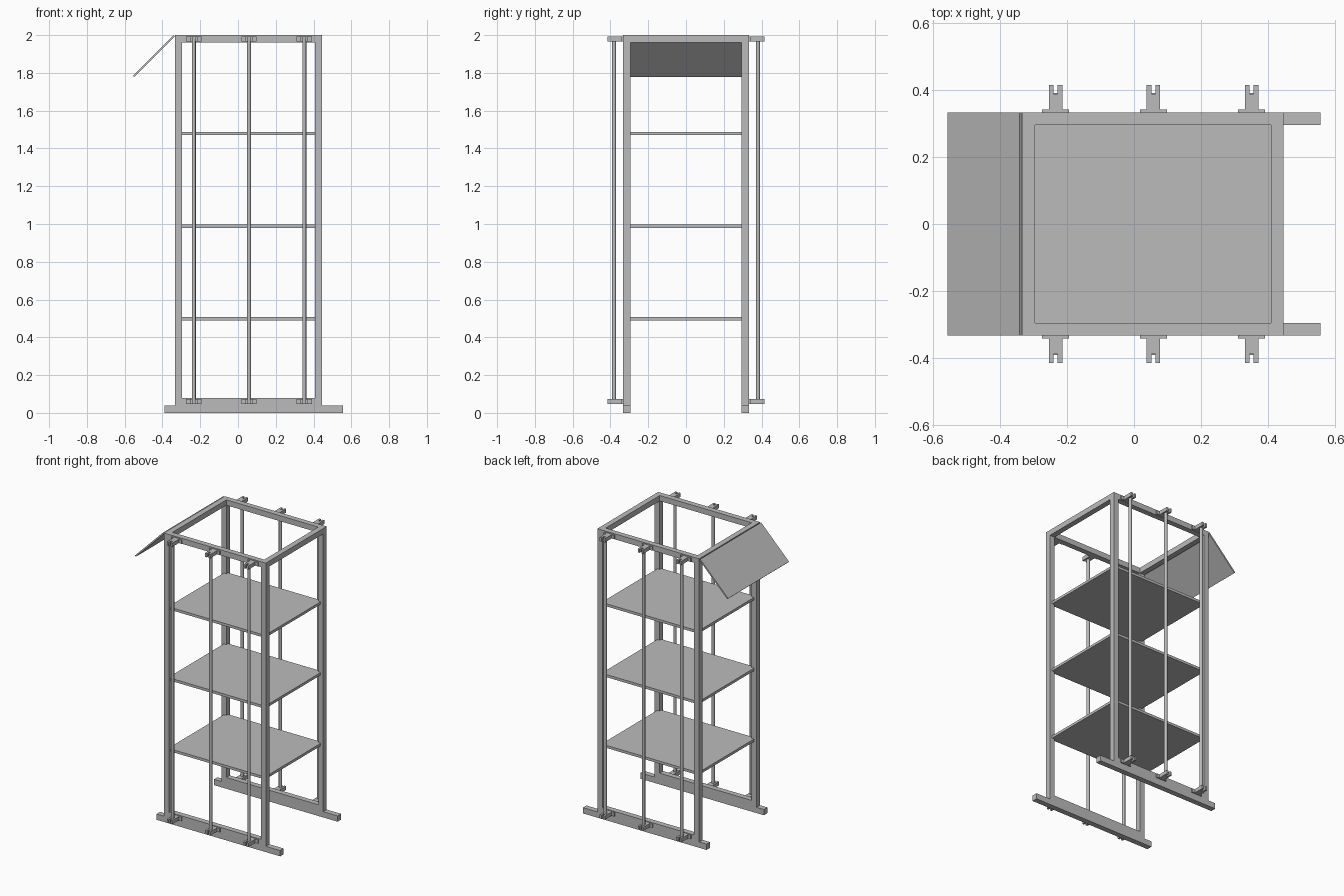
import bpy, bmesh, math
from mathutils import Matrix, Vector

old = bpy.data.objects.get("Cube")
if old:
    bpy.data.objects.remove(old, do_unlink=True)

grey = bpy.data.materials.new("plain grey")
grey.use_nodes = True
grey.diffuse_color = (0.5, 0.5, 0.5, 1)
grey.node_tree.nodes["Principled BSDF"].inputs["Base Color"].default_value = (0.5, 0.5, 0.5, 1)


def finish(name, bm):
    mesh = bpy.data.meshes.new(name)
    bmesh.ops.recalc_face_normals(bm, faces=bm.faces)
    bm.to_mesh(mesh)
    bm.free()
    mesh.materials.append(grey)
    obj = bpy.data.objects.new(name, mesh)
    bpy.context.collection.objects.link(obj)
    return obj


def box(name, x, y, z):
    """Box between (low, high) pairs on each axis."""
    bm = bmesh.new()
    size = [abs(b - a) for a, b in (x, y, z)]
    mid = [(a + b) / 2 for a, b in (x, y, z)]
    bmesh.ops.create_cube(bm, size=1, matrix=Matrix.Translation(mid) @ Matrix.Diagonal((*size, 1)))
    return finish(name, bm)


def prism(name, outline, offset):
    """Extrude a closed outline along an offset."""
    bm = bmesh.new()
    face = bm.faces.new([bm.verts.new(p) for p in outline])
    ext = bmesh.ops.extrude_face_region(bm, geom=[face])
    moved = [v for v in ext["geom"] if isinstance(v, bmesh.types.BMVert)]
    bmesh.ops.translate(bm, verts=moved, vec=Vector(offset))
    return finish(name, bm)


X0, X1, Y, T = -0.334, 0.446, 0.333, 0.038
ROD_X = (-0.234, 0.058, 0.351)

# Top cross members
for side, x in (("right", X0), ("left", X1 - T)):
    box(f"{side}_top_beam", (x, x + T), (-Y + T, Y - T), (1.962, 2))

# Half outline of a slotted rod bracket, mirrored below (across, outward)
half = [(0.04, 0), (0.04, 0.009), (0.02, 0.009), (0.02, 0.082), (0.006, 0.082), (0.006, 0.055)]
outline = half + [(-a, b) for a, b in reversed(half)]

for end, s in (("front", -1), ("back", 1)):
    y = (s * (Y - T), s * Y)
    # Side frame: skid, lower rail, upper rail, posts
    box(f"{end}_skid", (-0.39, 0.556), y, (0, 0.04))
    box(f"{end}_lower_rail", (X0 + T, X1 - T), y, (0.04, 0.078))
    box(f"{end}_top_rail", (X0 + T, X1 - T), y, (1.962, 2))
    for side, x in (("right", X0), ("left", X1 - T)):
        box(f"{end}_{side}_post", (x, x + T), y, (0.04, 2))
    # Rods held in brackets
    for i, rx in enumerate(ROD_X, 1):
        for level, z in (("lower", 0.047), ("upper", 1.966)):
            prism(f"{end}_{level}_bracket_{i}",
                  [(rx + a, s * (Y + b), z) for a, b in outline], (0, 0, 0.026))
        bm = bmesh.new()
        bmesh.ops.create_cone(bm, cap_ends=True, segments=20, radius1=0.0105, radius2=0.0105,
                              depth=1.92, matrix=Matrix.Translation((rx, s * 0.381, 1.02)))
        rod = finish(f"{end}_rod_{i}", bm)
        for p in rod.data.polygons:
            p.use_smooth = len(p.vertices) == 4

# Shelves
for i in range(3):
    z = 0.49 * (i + 1)
    box(f"shelf_{i + 1}", (X0 + T / 2, X1 - T / 2), (-Y + T / 2, Y - T / 2), (z, z + 0.018))

# Sloping flap hung from the top edge
prism("flap", [(X0 - 0.008, -Y, 2), (X0, -Y, 1.993), (-0.549, -Y, 1.778), (-0.556, -Y, 1.785)],
      (0, 2 * Y, 0))
